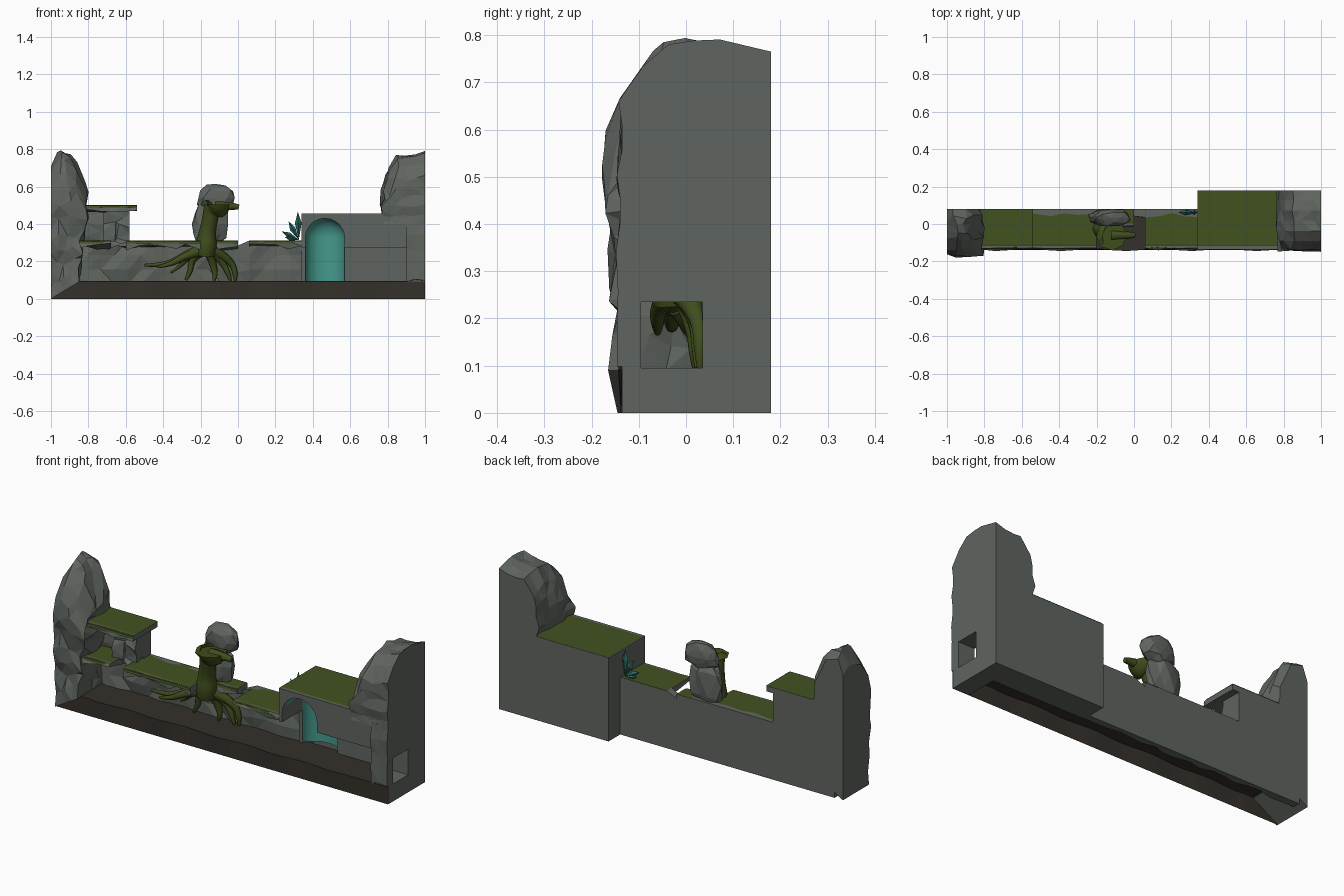
import bpy, bmesh, math, random
from mathutils import Vector

if "Cube" in bpy.data.objects:
    bpy.data.objects.remove(bpy.data.objects["Cube"])
random.seed(4)

def mat(name, c):
    m = bpy.data.materials.new(name)
    m.diffuse_color = (*c, 1)
    m.use_nodes = True
    m.node_tree.nodes["Principled BSDF"].inputs["Base Color"].default_value = m.diffuse_color
    return m
STONE = mat("stone", (.115, .13, .115))
MOSS = mat("moss", (.055, .085, .014))
SOIL = mat("soil", (.035, .03, .024))
TEAL = mat("teal", (.06, .32, .26))
DARK = mat("dark_teal", (.02, .15, .12))
BARK = mat("bark", (.05, .075, .012))

def make(name, bm, m):
    bmesh.ops.recalc_face_normals(bm, faces=bm.faces)
    me = bpy.data.meshes.new(name)
    bm.to_mesh(me)
    bm.free()
    ob = bpy.data.objects.new(name, me)
    bpy.context.collection.objects.link(ob)
    me.materials.append(m)
    return ob

def box(name, x, y, z, m=STONE):
    bm = bmesh.new()
    bmesh.ops.create_cube(bm, size=1)
    for v in bm.verts:
        v.co = [a[0] + (c + .5) * (a[1] - a[0]) for c, a in zip(v.co, (x, y, z))]
    return make(name, bm, m)

def cells(name, n, fn, m=STONE):
    """Box surface on an n-cell lattice, every vertex mapped by fn(u, v, w), triangulated"""
    bm = bmesh.new()
    vs = {}
    def vert(k):
        if k not in vs:
            vs[k] = bm.verts.new(fn(*[k[i] / n[i] for i in range(3)]))
        return vs[k]
    for ax in range(3):
        b, c = (ax + 1) % 3, (ax + 2) % 3
        for side in (0, n[ax]):
            for i in range(n[b]):
                for j in range(n[c]):
                    ks = []
                    for di, dj in ((0, 0), (1, 0), (1, 1), (0, 1)):
                        k = [0, 0, 0]
                        k[ax], k[b], k[c] = side, i + di, j + dj
                        ks.append(vert(tuple(k)))
                    bm.faces.new(ks)
    bmesh.ops.triangulate(bm, faces=bm.faces)
    return make(name, bm, m)

def lerp(tab, t):
    for (a, p), (b, q) in zip(tab, tab[1:]):
        if t <= b:
            return p + (q - p) * (t - a) / (b - a)
    return tab[-1][1]

def jit(s):
    return random.uniform(-s, s)

def slab(name, x, y, z, n=(6, 2, 1), s=.018):
    """Rock ledge: ragged front and underside, flat top and back"""
    def f(u, v, w):
        p = [a[0] + t * (a[1] - a[0]) for a, t in zip((x, y, z), (u, v, w))]
        if v < 1:
            p[0] += jit(s) if 0 < u < 1 else 0
            p[1] += jit(s * .6) if v or w < 1 else random.uniform(0, .008)
            p[2] += jit(s) if w < 1 else 0
        return p
    return cells(name, n, f)

def moss(name, x, y, z):
    """Thin green cover with a rounded front lip"""
    bm = bmesh.new()
    rows = [[bm.verts.new((a, b, c)) for a in x] for b, c in
            ((y[0] - .003, z - .015), (y[0], z - .004), (y[0] + .02, z + .002), (y[1], z + .002))]
    for r, q in zip(rows, rows[1:]):
        bm.faces.new((r[0], r[1], q[1], q[0]))
    return make(name, bm, MOSS)

# soil floor with a wavy front edge, open underneath
bm = bmesh.new()
cols = []
for i in range(41):
    x = -1 + i * .05
    wv = .006 * math.sin(i * .9) if 4 < i < 36 else 0
    cols.append([bm.verts.new(p) for p in ((x, -.138, 0), (x, -.138 + wv, .093), (x, .07, .095))])
for a, b in zip(cols, cols[1:]):
    for k in (0, 1):
        bm.faces.new((a[k], b[k], b[k + 1], a[k + 1]))
make("soil_floor", bm, SOIL)

# back wall with a faceted front, dipping where the ledges are broken
def wall(u, v, w):
    x = -.95 + u * 1.3
    top = .28 if -.02 < x < .06 else .312
    return (x, .08 if v else .045 + jit(.014), w * top)
cells("back_wall", (18, 1, 4), wall)

# lower ledges
slab("lower_ledge_left", (-.87, -.68), (-.13, .08), (.28, .31), (3, 2, 1))
slab("lower_ledge_middle", (-.6, -.2), (-.13, .08), (.275, .31), (6, 2, 1))
slab("lower_ledge_right", (.06, .34), (-.13, .08), (.28, .31), (4, 2, 1))
slab("lower_ledge_rear", (-.7, -.58), (-.02, .08), (.27, .31), (2, 2, 1))
slab("ledge_under_rock", (-.22, 0), (-.01, .08), (.27, .31), (3, 2, 1))
moss("lower_moss_left", (-.87, -.68), (-.13, .08), .31)
moss("lower_moss_middle", (-.6, -.2), (-.13, .08), .31)
moss("lower_moss_right", (.06, .34), (-.13, .08), .31)
moss("moss_behind_tree", (-.22, 0), (-.01, .08), .31)

# upper ledge and its rock support
slab("upper_ledge", (-.86, -.54), (-.13, .08), (.47, .5), (5, 2, 1), .012)
moss("upper_moss", (-.86, -.54), (-.13, .08), .5)
slab("upper_back_wall", (-.86, -.58), (.02, .08), (.3, .495), (5, 1, 4))
slab("ledge_support", (-.72, -.58), (-.05, .06), (.3, .49), (3, 2, 4), .025)

# left rock pillar
def left(u, v, w):
    top = lerp(((0, .71), (.25, .79), (.7, .75), (1, .62)), u) - .08 * max(0, v - .6) - .03 * (v == 0)
    W = lerp(((0, .15), (.4, .16), (.6, .19), (.8, .19), (1, .18)), w)
    D = lerp(((0, .225), (.4, .23), (.62, .25), (.85, .235), (1, .16)), w)
    p = [-1 + u * W, .08 - v * D, .09 * u * (1 - w) + top * w]
    if w == 0:
        p[1] -= .02 * u * v
    else:
        if u: p[0] += jit(.016)
        if v: p[1] -= jit(.014)
        if 0 < w < 1: p[2] += jit(.02)
        elif u and v: p[2] += jit(.012)
    p[1] = max(p[1], -.178)
    return p
cells("left_pillar", (4, 4, 9), left)

# right rock pillar above the block
def right(u, v, w):
    top = lerp(((0, .765), (.35, .792), (.65, .785), (.85, .73), (1, .66)), v)
    top -= lerp(((0, 0), (.35, .025), (.75, .02), (1, .1)), u)
    W = lerp(((0, .22), (.5, .235), (1, .2)), w)
    D = lerp(((0, .32), (.45, .328), (1, .325)), w)
    p = [1 - u * W, .18 - v * D, .4 + (top - .4) * w]
    if w:
        if u: p[0] += jit(.012)
        if v and v == 1: p[1] += random.uniform(0, .014)
        if u and v: p[2] += jit(.012)
    return p
cells("right_pillar", (4, 6, 5), right)

# right block with tunnel, side window and arch opening
block = box("right_block", (.34, 1), (-.135, .18), (0, .455))
def arch(y):
    pts = [(.36, y, .05)]
    for i in range(13):
        a = math.pi * (1 - i / 12)
        pts.append((.465 + .105 * math.cos(a), y, .325 + .105 * math.sin(a)))
    return pts + [(.57, y, .05)]
bm = bmesh.new()
f, b = [[bm.verts.new(p) for p in arch(y)] for y in (-.3, .13)]
bm.faces.new(f)
bm.faces.new(b)
for i in range(len(f)):
    j = (i + 1) % len(f)
    bm.faces.new((f[i], f[j], b[j], b[i]))
cutters = [box("tunnel_cutter", (.2, .9), (-.3, .04), (-.1, .275)),
           box("window_cutter", (.8, 1.2), (-.095, .035), (.095, .235)),
           make("arch_cutter", bm, STONE)]
bpy.context.view_layer.objects.active = block
for c in cutters:
    c.hide_render = True
    md = block.modifiers.new("cut", 'BOOLEAN')
    md.operation, md.solver, md.object = 'DIFFERENCE', 'EXACT', c
    bpy.ops.object.modifier_apply(modifier=md.name)
    bpy.data.objects.remove(c)
moss("block_moss", (.342, .8), (-.132, .18), .455)
slab("block_soil_lip", (.9, 1), (-.145, -.12), (.1, .42), (2, 1, 4), .008)

# teal arch: lining of the upper opening and a concave niche behind
bm = bmesh.new()
f, b = [[bm.verts.new(p) for p in arch(y)[1:-1]] for y in (-.135, .04)]
for i in range(12):
    bm.faces.new((f[i], f[i + 1], b[i + 1], b[i]))
rings = []
for k in range(9):
    a = math.pi / 2 * k / 8
    rings.append([bm.verts.new((.465 + (x - .465) * math.cos(a), .04 + .08 * math.sin(a),
                  .09 if z < .1 else .325 + (z - .325) * math.cos(a))) for x, _, z in arch(0)])
for r, q in zip(rings, rings[1:]):
    for i in range(14):
        bm.faces.new((r[i], r[i + 1], q[i + 1], q[i]))
bmesh.ops.remove_doubles(bm, verts=bm.verts, dist=1e-4)
ob = make("teal_arch", bm, TEAL)
for p in ob.data.polygons:
    p.use_smooth = True

# rocks behind the tree
for k, (c, r) in enumerate((((-.155, .035, .4), (.1, .045, .13)), ((-.12, .035, .54), (.1, .05, .075)))):
    bm = bmesh.new()
    bmesh.ops.create_icosphere(bm, subdivisions=2, radius=1)
    for v in bm.verts:
        q = v.co * (1 + jit(.16))
        v.co = Vector((c[0] + q.x * r[0], min(.08, c[1] + q.y * r[1]), c[2] + q.z * r[2]))
    make("tree_rock_%d" % k, bm, STONE)

# teal crystals: tapered blades
for k, (dx, dz, w) in enumerate(((-.005, .15, .018), (-.055, .1, .016), (-.09, .045, .014), (-.075, .015, .014))):
    bm = bmesh.new()
    base, d = Vector((.325, .062, .315)), Vector((dx, 0, dz))
    n = Vector((dz, 0, -dx)).normalized() * w
    tip = bm.verts.new(base + d)
    mid = [bm.verts.new(base + d * .6 + o) for o in (n, Vector((0, .014, 0)), -n, Vector((0, -.014, 0)))]
    bot = bm.verts.new(base)
    for i in range(4):
        bm.faces.new((mid[i], mid[i - 1], tip))
        bm.faces.new((mid[i], mid[i - 1], bot))
    make("crystal_%d" % k, bm, DARK)

# tree trunk with flared top, and roots
def tube(name, pts):
    cu = bpy.data.curves.new(name, 'CURVE')
    cu.dimensions, cu.bevel_depth, cu.bevel_resolution = '3D', 1, 2
    cu.use_fill_caps, cu.resolution_u = True, 4
    sp = cu.splines.new('NURBS')
    sp.points.add(len(pts) - 1)
    for p, (x, y, z, r) in zip(sp.points, pts):
        p.co, p.radius = (x, y, z, 1), r
    sp.use_endpoint_u, sp.order_u = True, 3
    cu.materials.append(BARK)
    ob = bpy.data.objects.new(name, cu)
    bpy.context.collection.objects.link(ob)
    bpy.ops.object.select_all(action='DESELECT')
    ob.select_set(True)
    bpy.context.view_layer.objects.active = ob
    bpy.ops.object.convert(target='MESH')
    bpy.ops.object.shade_smooth_by_angle(angle=math.radians(50))

tube("trunk", [(-.175, -.02, .23, .05), (-.17, -.025, .28, .06), (-.165, -.03, .35, .045),
               (-.15, -.045, .42, .042), (-.14, -.055, .475, .045), (-.12, -.06, .485, .075), (-.12, -.06, .505, .082)])
tube("branch_stub", [(-.12, -.06, .49, .03), (-.05, -.06, .5, .022), (.005, -.06, .49, .014)])
for k, (x, y, z, mx, mz) in enumerate(((-.5, -.03, .18, -.34, .2), (-.43, -.06, .17, -.3, .22), (-.28, .02, .1, -.25, .2),
                                       (-.13, .02, .095, -.13, .17), (-.04, .025, .095, -.08, .19), (-.015, .03, .095, -.03, .19))):
    tube("root_%d" % k, [(-.17, -.02, .27, .035), ((mx - .17) / 2, y * .5 - .01, .245, .026), (mx, y, mz, .018),
                         ((mx + x) / 2 + .01, y, (mz + z) / 2 - .01, .014), (x, y, z, .007)])
for k, x in enumerate((-.41, -.36)):
    tube("rootlet_%d" % k, [(-.27, -.02, .22, .018), (x + .05, .01, .19 - k * .02, .012), (x, .02, .17 - k * .03, .005)])
